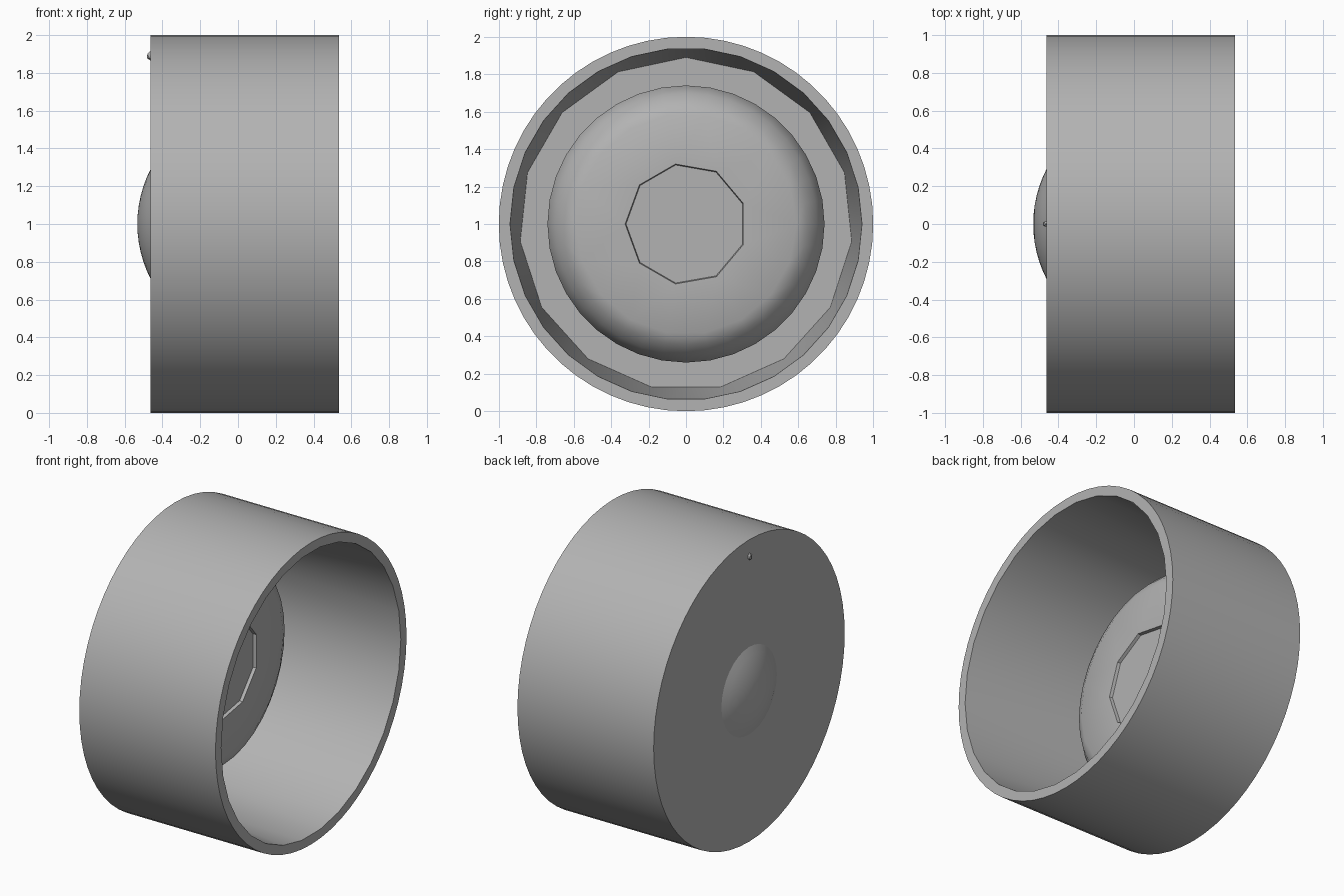
import bpy, bmesh, math

cube = bpy.data.objects.get("Cube")
if cube:
    bpy.data.objects.remove(cube, do_unlink=True)

grey = bpy.data.materials.new("plain_grey")
grey.use_nodes = True
colour = (0.45, 0.45, 0.45, 1)
grey.diffuse_color = colour
grey.node_tree.nodes["Principled BSDF"].inputs["Base Color"].default_value = colour


def zip_rings(bm, a, b, turn_a, turn_b):
    """Fill the band between two rings that may differ in side count."""
    i = j = 0
    na, nb = len(a), len(b)
    while i < na or j < nb:
        next_a = turn_a + (i + 1) / na if i < na else 9
        next_b = turn_b + (j + 1) / nb if j < nb else 9
        p, q, p2, q2 = a[i % na], b[j % nb], a[(i + 1) % na], b[(j + 1) % nb]
        if abs(next_a - next_b) < 1e-6:
            bm.faces.new((p, p2, q2, q))
            i, j = i + 1, j + 1
        elif next_a < next_b:
            bm.faces.new((p, p2, q))
            i += 1
        else:
            bm.faces.new((p, q2, q))
            j += 1


def lathe(name, rings):
    """Join rings of (x, radius, sides, first angle in turns) along the x axis."""
    bm = bmesh.new()
    loops = []
    for x, r, sides, turn in rings:
        angles = [math.tau * (turn + i / sides) for i in range(sides)]
        loops.append([bm.verts.new((x, r * math.cos(a), 1 + r * math.sin(a))) for a in angles])
    for k in range(len(loops) - 1):
        zip_rings(bm, loops[k], loops[k + 1], rings[k][3], rings[k + 1][3])
    bm.faces.new(loops[0])
    bm.faces.new(loops[-1])
    bmesh.ops.recalc_face_normals(bm, faces=bm.faces)
    mesh = bpy.data.meshes.new(name)
    bm.to_mesh(mesh)
    bm.free()
    obj = bpy.data.objects.new(name, mesh)
    bpy.context.collection.objects.link(obj)
    mesh.materials.append(grey)
    bpy.ops.object.select_all(action='DESELECT')
    obj.select_set(True)
    bpy.context.view_layer.objects.active = obj
    bpy.ops.object.shade_smooth_by_angle(angle=math.radians(32))


BACK, FRONT, TRENCH, FLOOR = -0.463, 0.535, -0.45, -0.08

# Drum: closed back, round wall, rim and faceted inner wall down to the trench
lathe("drum", [
    (BACK, 1, 60, 0),
    (FRONT, 1, 60, 0),
    (FRONT, 0.94, 30, 0),
    (TRENCH, 0.89, 15, 1 / 20),
])

# Raised inner hub with a rounded shoulder and a nine-sided recess
lathe("inner_hub", [
    (TRENCH - 0.005, 0.74, 36, 0),
    (-0.25, 0.74, 36, 0),
    (-0.17, 0.7, 36, 0),
    (-0.11, 0.645, 36, 0),
    (FLOOR, 0.59, 18, 0),
    (FLOOR, 0.325, 9, 1 / 18),
    (FLOOR - 0.02, 0.32, 9, 1 / 18),
])

# Domed hub on the closed side
base, height, steps = 0.29, 0.07, 6
sphere = (base ** 2 + height ** 2) / (2 * height)
edge = math.asin(base / sphere)
dome = []
for i in range(steps):
    a = edge * (1 - i / steps)
    dome.append((BACK - height + sphere * (1 - math.cos(a)), sphere * math.sin(a), 32, 0))
lathe("hub_dome", dome)

# Small index nub near the top of the closed side
bpy.ops.mesh.primitive_ico_sphere_add(subdivisions=1, radius=0.02, location=(BACK - 0.002, 0, 1.89))
nub = bpy.context.object
nub.name = "index_nub"
nub.scale = (1, 0.8, 1.2)
nub.data.materials.append(grey)
